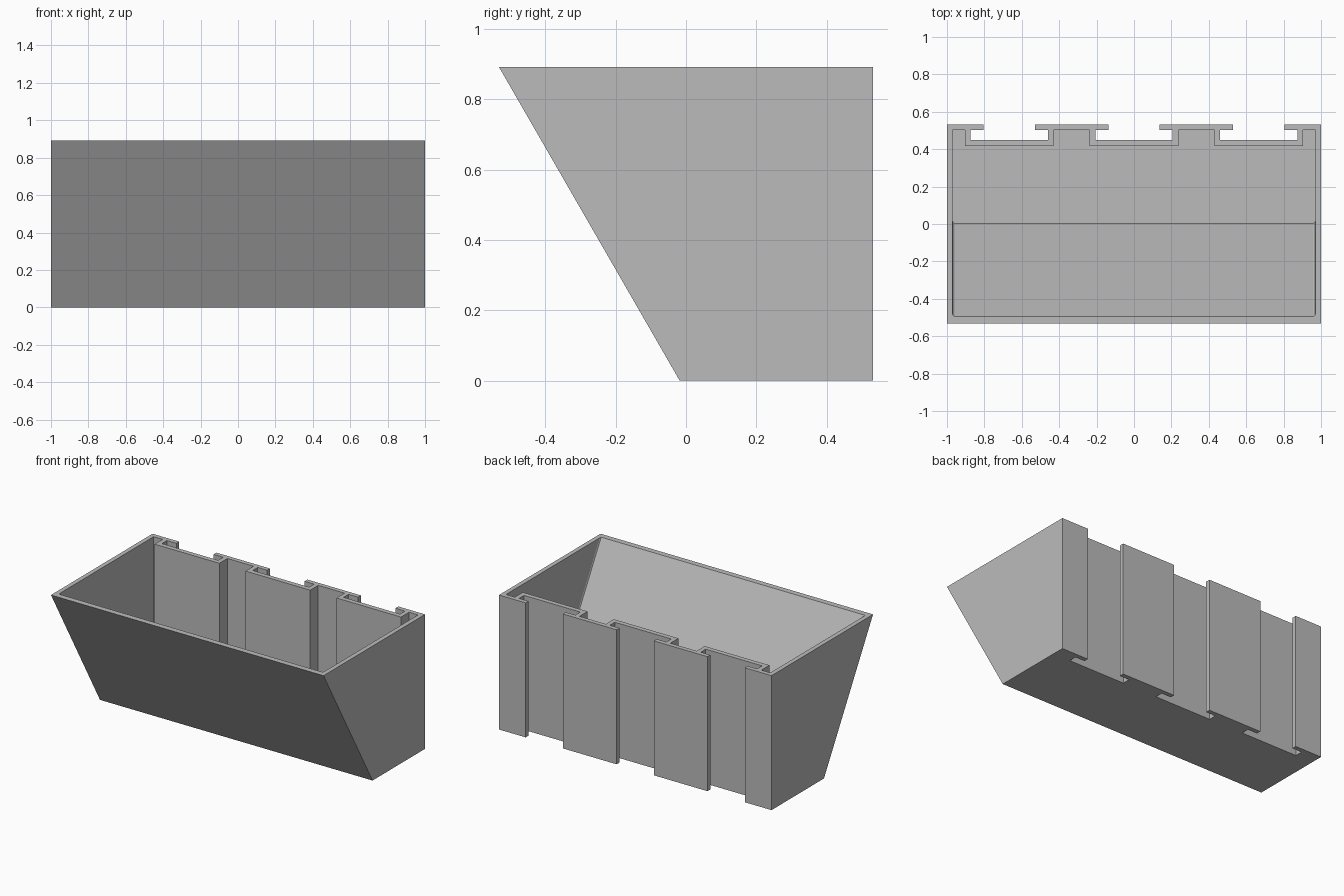
import bpy, bmesh

cube = bpy.data.objects.get("Cube")
if cube:
    bpy.data.objects.remove(cube, do_unlink=True)

HEIGHT, DEPTH, WALL = 0.892, 0.532, 0.03
FRONT_FOOT = -0.018                            # outer front edge on the ground
SLOPE = (DEPTH + FRONT_FOOT) / HEIGHT          # forward lean of the front wall
SLOTS = (0.667, 0.0, -0.667)                   # rail slot centres, left to right
MOUTH, POCKET = 0.137, 0.207                   # slot half widths
LIP, SLOT_BACK = DEPTH - WALL, 0.45            # slot depths along y

grey = bpy.data.materials.new("plain grey")
grey.use_nodes = True
colour = (0.5, 0.5, 0.5, 1)
grey.diffuse_color = colour
grey.node_tree.nodes["Principled BSDF"].inputs["Base Color"].default_value = colour


def outer_back():
    """Back edge with T-shaped rail slots, from left to right."""
    pts = [(1, DEPTH)]
    for c in SLOTS:
        half = [(MOUTH, DEPTH), (MOUTH, LIP), (POCKET, LIP), (POCKET, SLOT_BACK)]
        pts += [(c + w, y) for w, y in half]
        pts += [(c - w, y) for w, y in reversed(half)]
    return pts + [(-1, DEPTH)]


def inner_back():
    """Inside of the back wall, stepping forward around each slot."""
    w, near, side = POCKET + WALL, SLOT_BACK - WALL - 0.002, 1 - WALL
    pts = [(side, LIP)]
    for c in SLOTS:
        pts += [(c + w, LIP), (c + w, near), (c - w, near), (c - w, LIP)]
    return pts + [(-side, LIP)]


def inner_front():
    """Small rounded front corners of the cavity, from right to left."""
    side, r = 1 - WALL, 0.012
    corner = [(side, r), (side - 0.3 * r, 0.3 * r), (side - r, 0)]
    return [(-x, y) for x, y in corner] + corner[::-1]


def shell(bm, front, back, offset, low):
    """Wall between a level bottom and the rim, with a leaning front."""
    rings = []
    for z in (low, HEIGHT):
        lean = FRONT_FOOT + offset - SLOPE * z
        ring = [bm.verts.new((x, y + lean, z)) for x, y in front]
        ring += [bm.verts.new((x, y, z)) for x, y in back]
        rings.append(ring)
    bottom, top = rings
    n = len(bottom)
    for i in range(n):
        j = (i + 1) % n
        bm.faces.new((bottom[i], bottom[j], top[j], top[i]))
    bm.faces.new(bottom[::-1])
    return [bm.edges.get((top[i], top[(i + 1) % n])) for i in range(n)]


# Trough: outer shell, cavity and the flat rim joining them
bm = bmesh.new()
rim = shell(bm, [(-1, 0), (1, 0)], outer_back(), 0, 0)
rim += shell(bm, inner_front(), inner_back(), 0.038, WALL)
bmesh.ops.triangle_fill(bm, edges=rim, use_beauty=True, normal=(0, 0, 1))
bmesh.ops.recalc_face_normals(bm, faces=bm.faces)
mesh = bpy.data.meshes.new("slotted_bin")
bm.to_mesh(mesh)
bm.free()
mesh.materials.append(grey)
bin_body = bpy.data.objects.new("slotted_bin", mesh)
bpy.context.collection.objects.link(bin_body)
